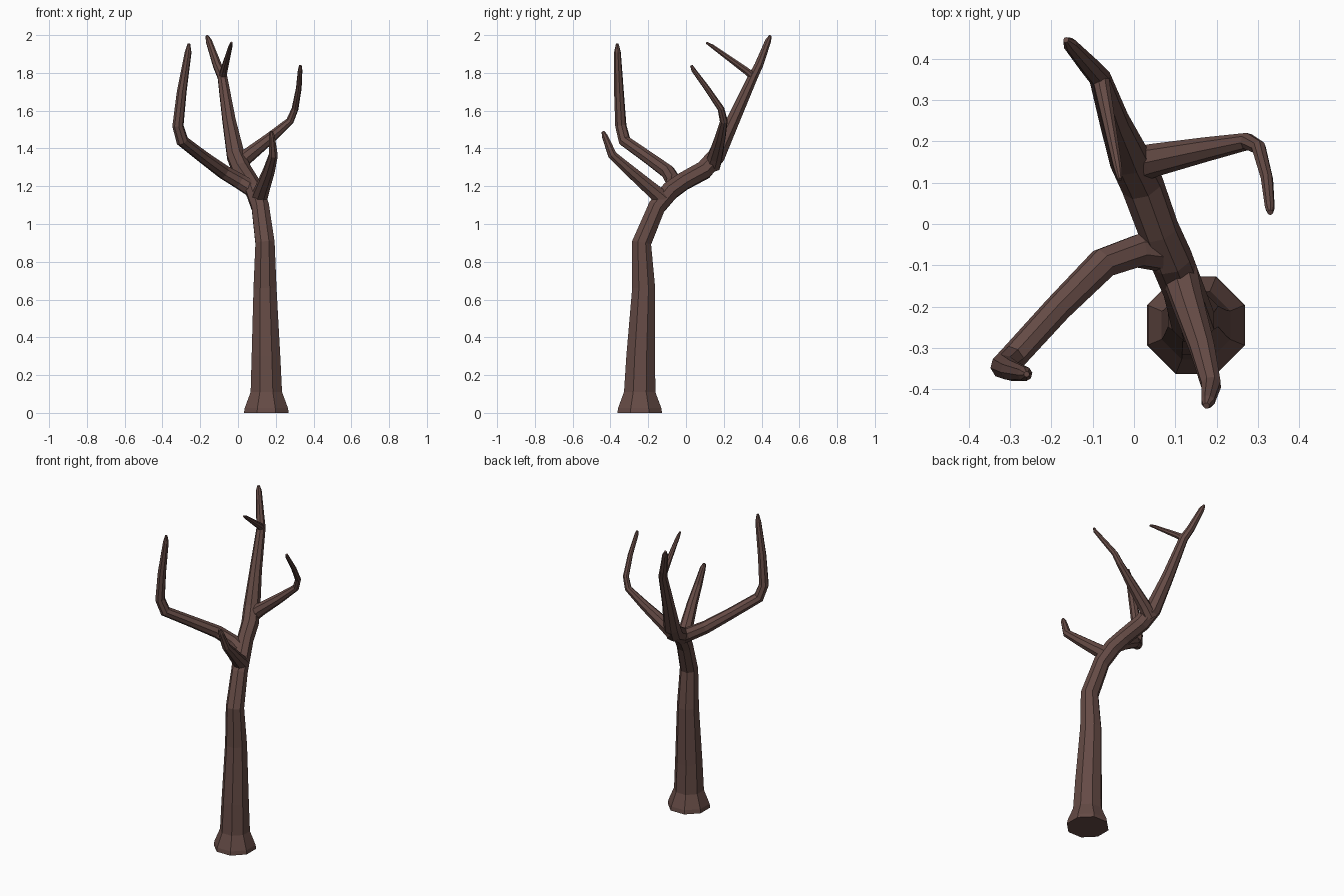
import bpy, bmesh, math
from mathutils import Vector

bark = bpy.data.materials.new("bark")
bark.diffuse_color = (0.13, 0.07, 0.06, 1)


def limb(name, points, sides=8):
    """Faceted tapering tube through (x, y, z, radius) points."""
    pos = [Vector(p[:3]) for p in points]
    bm = bmesh.new()
    rings = []
    side = Vector((1, 0, 0))
    last = len(pos) - 1
    for i, p in enumerate(pos):
        into = (p - pos[max(i - 1, 0)]).normalized()
        out = (pos[min(i + 1, last)] - p).normalized()
        tangent = (into + out).normalized()
        # carry the frame along the path without twisting
        side = (side - tangent * side.dot(tangent)).normalized()
        up = tangent.cross(side)
        ring = []
        for k in range(sides):
            a = 2 * math.pi * (k + 0.5) / sides
            ring.append(bm.verts.new(p + (side * math.cos(a) + up * math.sin(a)) * points[i][3]))
        rings.append(ring)
    for r0, r1 in zip(rings, rings[1:]):
        for k in range(sides):
            j = (k + 1) % sides
            bm.faces.new((r0[k], r0[j], r1[j], r1[k]))
    bm.faces.new(rings[0][::-1])
    bm.faces.new(rings[-1])
    bmesh.ops.recalc_face_normals(bm, faces=bm.faces)
    mesh = bpy.data.meshes.new(name)
    bm.to_mesh(mesh)
    bm.free()
    mesh.materials.append(bark)
    obj = bpy.data.objects.new(name, mesh)
    bpy.context.collection.objects.link(obj)
    return obj


# Trunk with flared foot, running on into the tall rear limb
limb("trunk", [
    (0.15, -0.245, 0.0, 0.128), (0.15, -0.245, 0.025, 0.124),
    (0.15, -0.245, 0.11, 0.09), (0.148, -0.24, 0.3, 0.082),
    (0.143, -0.224, 0.66, 0.066), (0.143, -0.235, 0.9, 0.055),
    (0.118, -0.155, 1.09, 0.05), (0.09, -0.085, 1.175, 0.052),
    (0.06, -0.015, 1.225, 0.05), (0.02, 0.095, 1.285, 0.052),
    (-0.012, 0.16, 1.36, 0.05), (-0.048, 0.25, 1.55, 0.037),
    (-0.083, 0.355, 1.78, 0.027), (-0.11, 0.385, 1.84, 0.024),
    (-0.155, 0.435, 1.97, 0.017), (-0.165, 0.446, 1.997, 0.007),
])

# Forward twig near the top of the rear limb
limb("top_twig", [
    (-0.082, 0.36, 1.775, 0.022), (-0.075, 0.32, 1.81, 0.02),
    (-0.04, 0.14, 1.94, 0.011), (-0.034, 0.108, 1.96, 0.006),
])

# Right branch with upturned tip
limb("right_branch", [
    (-0.005, 0.14, 1.31, 0.045), (0.05, 0.155, 1.36, 0.04),
    (0.17, 0.18, 1.455, 0.03), (0.275, 0.2, 1.545, 0.021),
    (0.302, 0.185, 1.61, 0.018), (0.322, 0.11, 1.72, 0.015),
    (0.329, 0.04, 1.815, 0.012), (0.33, 0.028, 1.84, 0.007),
])

# Left branch, reaching out then straight up
limb("left_branch", [
    (0.09, -0.075, 1.175, 0.045), (0.01, -0.065, 1.225, 0.042),
    (-0.075, -0.095, 1.275, 0.039), (-0.185, -0.205, 1.355, 0.034),
    (-0.295, -0.325, 1.44, 0.033), (-0.318, -0.345, 1.52, 0.03),
    (-0.298, -0.355, 1.7, 0.026), (-0.264, -0.363, 1.91, 0.018),
    (-0.26, -0.364, 1.955, 0.007),
])

# Short front branch
limb("front_branch", [
    (0.11, -0.12, 1.13, 0.046), (0.13, -0.19, 1.19, 0.04),
    (0.165, -0.3, 1.285, 0.032), (0.187, -0.39, 1.365, 0.025),
    (0.179, -0.43, 1.465, 0.017), (0.175, -0.44, 1.49, 0.008),
])
